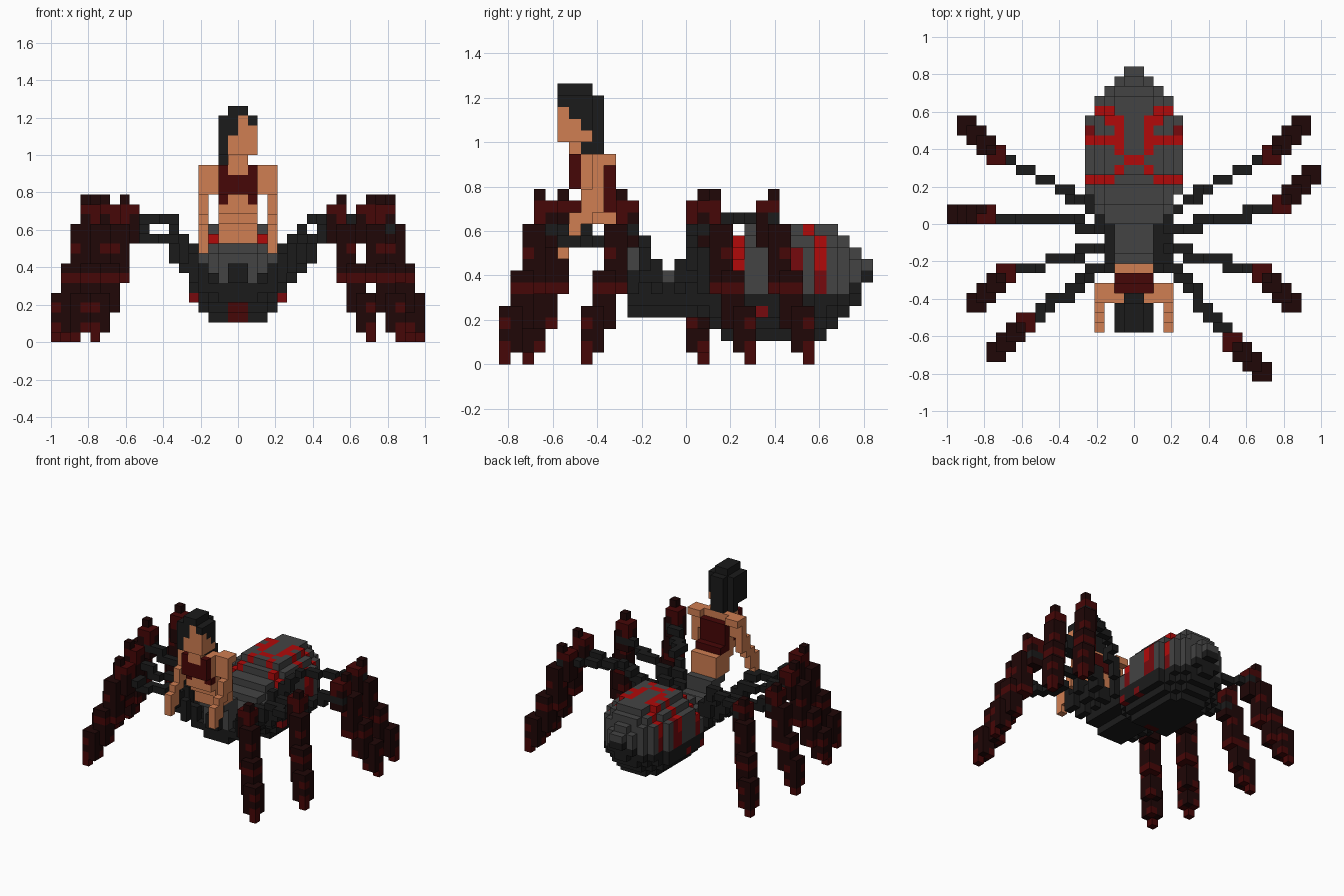
import bpy, bmesh
from math import floor
from mathutils import Vector

V = 1 / 19  # edge length of one block

cube = bpy.data.objects.get("Cube")
if cube:
    bpy.data.objects.remove(cube)

COLOURS = {
    "charcoal": (0.011, 0.011, 0.011),
    "grey": (0.057, 0.057, 0.057),
    "skin": (0.63, 0.21, 0.085),
    "bright red": (0.44, 0.003, 0.003),
    "deep red": (0.18, 0.003, 0.004),
    "maroon": (0.062, 0.002, 0.002),
    "dark maroon": (0.014, 0.002, 0.002),
}
NAMES = list(COLOURS)
MATS = []
for label, rgb in COLOURS.items():
    m = bpy.data.materials.new(label)
    m.use_nodes = True
    m.diffuse_color = (*rgb, 1)
    bsdf = m.node_tree.nodes["Principled BSDF"]
    bsdf.inputs["Base Color"].default_value = (*rgb, 1)
    bsdf.inputs["Roughness"].default_value = 0.9
    MATS.append(m)

parts = {}   # part name -> {cell: colour}
taken = {}   # cell -> part name that owns it


def put(part, cell, colour):
    """Place one block; blocks of earlier parts win."""
    if taken.setdefault(cell, part) == part:
        parts.setdefault(part, {})[cell] = colour


def box(part, colour, xs, ys, zs):
    """Fill a block range; each range is (low, high)."""
    for x in range(*xs):
        for y in range(*ys):
            for z in range(*zs):
                put(part, (x, y, z), colour)


# Head: hair cap, back hair and side lock, then the face set into it
box("head", "charcoal", (-1, 1), (-11, -8), (23, 24))
box("head", "charcoal", (-2, 2), (-11, -8), (22, 23))
box("head", "charcoal", (-2, 2), (-10, -8), (19, 22))
box("head", "charcoal", (-1, 1), (-8, -7), (18, 23))
box("head", "charcoal", (-2, 1), (-9, -8), (18, 19))
box("head", "charcoal", (-2, -1), (-11, -9), (19, 22))
box("head", "skin", (-1, 2), (-11, -9), (19, 21))
box("head", "skin", (0, 2), (-11, -10), (21, 22))
box("head", "skin", (1, 2), (-9, -8), (19, 20))
box("head", "charcoal", (-1, 0), (-11, -9), (21, 22))
box("head", "skin", (0, 1), (-11, -9), (22, 23))
box("neck", "skin", (-1, 1), (-10, -8), (17, 19))

# Wrapped top: front band with straps, and the back
box("top_garment", "maroon", (-2, 2), (-10, -9), (15, 17))
for x in (-2, 1):
    box("top_garment", "maroon", (x, x + 1), (-10, -9), (17, 18))
    box("top_garment", "maroon", (x, x + 1), (-9, -8), (14, 15))
box("top_garment", "maroon", (-2, 2), (-7, -6), (13, 17))
box("top_garment", "maroon", (-2, 2), (-6, -5), (13, 14))

# Torso leaning forward
box("torso", "skin", (-2, 2), (-9, -7), (13, 18))
box("torso", "skin", (-2, 2), (-8, -4), (12, 13))
box("torso", "skin", (-2, 2), (-7, -4), (10, 12))

# Arms bent forward
for name, a, b in (("left_arm", 2, 4), ("right_arm", -4, -2)):
    outer = (3, 4) if a > 0 else (-4, -3)
    box(name, "skin", (a, b), (-8, -7), (15, 18))
    box(name, "skin", (a, b), (-7, -6), (17, 18))
    box(name, "skin", outer, (-9, -7), (13, 15))
    box(name, "skin", outer, (-10, -8), (12, 13))
    box(name, "skin", outer, (-11, -9), (10, 12))
    box(name, "skin", outer, (-11, -10), (9, 10))

# Thorax: dark underside, grey back strip and waist column
box("thorax", "charcoal", (-2, 2), (-5, 2), (4, 5))
box("thorax", "charcoal", (-3, 3), (-5, 3), (5, 6))
box("thorax", "charcoal", (-3, 3), (-4, 3), (6, 7))
box("thorax", "grey", (-2, 2), (-4, 3), (7, 8))
box("waist", "charcoal", (-1, 1), (-6, -5), (6, 8))
box("waist", "grey", (-2, 2), (-5, -4), (6, 11))
box("waist", "grey", (-2, 2), (-4, -3), (7, 10))
box("waist", "grey", (-2, 2), (-6, -5), (9, 10))

# Abdomen: rounded cross-sections as (half width, half height, centre height)
sections = [(3, 2.5, 7), (4, 3, 6.5), (4, 3.5, 6.5), (5, 4, 6), (5, 4.5, 6.5)]
sections += [(5, 5, 7)] * 6
sections += [(4, 5, 7), (4, 4.5, 7.5), (3, 3.5, 7.5), (2, 2.5, 7.5), (1, 1, 8)]
# Red markings: side indices that are red at each step along the back
marks = {4: "234", 5: "1", 6: "0", 7: "1", 8: "1234", 9: "14", 10: "12", 11: "23"}


def abdomen_colour(x, y, z):
    i = x if x >= 0 else -x - 1
    if y <= 3 and z < 4 and i == 0:
        return "maroon"
    if y in (3, 6) and z == 4 and i == 4:
        return "deep red"
    if z < 6 or (y > 13 and z < y - 7):
        return "charcoal"
    if str(i) not in marks.get(y, ""):
        return "grey"
    return "deep red" if z < 8 or (y == 9 and i == 4) else "bright red"


for y, (hw, hh, cz) in enumerate(sections):
    for x in range(-hw, hw):
        for z in range(1, 14):
            dx, dz = abs(x + 0.5) / hw, abs(z + 0.5 - cz) / hh
            if dx ** 2.5 + dz ** 2.5 <= 1:
                put("abdomen", (x, y, z), abdomen_colour(x, y, z))


# Legs: thin climbing upper part, thick banded lower part
def upper_leg(name, points):
    for n, (a, b) in enumerate(zip(points, points[1:])):
        a, b = Vector(a), Vector(b)
        for s in range(61):
            x, y, z = (floor(c) for c in a.lerp(b, s / 60))
            put(name, (x, y, z), "charcoal")
            if n == 0 and z < 10:
                put(name, (x, y, z - 1), "charcoal")


def lower_leg(name, knee, tip):
    """Four overlapping upright segments stepping outwards, with a peak and a claw."""
    knee, tip = Vector(knee), Vector(tip)
    for k, (low, high) in enumerate(((10, 14), (6, 12), (3, 8), (1, 5))):
        c = knee.lerp(tip, k / 3)
        bx, by = floor(c.x - 0.5), floor(c.y - 0.5)
        blocks = [(bx + i, by + j, z) for i in (0, 1) for j in (0, 1) for z in range(low, high)]
        if k in (0, 3):
            blocks.append((bx + (c.x > 0), by + (c.y > 0), 14 if k == 0 else 0))
        for x, y, z in blocks:
            band = z in (0, 6, 13) or (z in (1, 3, 9, 12) and (x + y) % 2)
            put(name, (x, y, z), "maroon" if band else "dark maroon")


# name, hip, middle, knee, tip, middle height, knee height
legs = [
    ("left_front_leg", (3, -4), (6, -7), (10, -12), (13, -15), 10, 11.5),
    ("right_front_leg", (-3, -4), (-6, -6.5), (-11, -10), (-14, -13), 10, 11.5),
    ("left_second_leg", (3, -2), (7, -3.5), (13, -5), (16, -8), 10, 11.5),
    ("right_second_leg", (-3, -2), (-7, -3.5), (-13, -5), (-16, -8), 10, 11.5),
    ("left_third_leg", (3, -1), (8, 0.5), (15, 1.5), (18, 5), 10, 11.5),
    ("right_third_leg", (-3, -1), (-7, 0.5), (-15, 1), (-18, 1), 10, 11.5),
    ("left_back_leg", (3, 0.5), (7, 3.5), (14, 7), (17, 10), 12, 12.8),
    ("right_back_leg", (-3, 0.5), (-7, 3.5), (-14, 7), (-17, 10), 12, 12.8),
]
for name, hip, mid, knee, tip, mid_height, knee_height in legs:
    lower_leg(name, knee, tip)
    upper_leg(name, [(*hip, 6.5), (*mid, mid_height), (*knee, knee_height)])

# Turn each part into a mesh made of its outward block faces
AXES = [Vector((1, 0, 0)), Vector((0, 1, 0)), Vector((0, 0, 1))]
for name, cells in parts.items():
    bm = bmesh.new()
    verts = {}

    def vert(p):
        key = tuple(round(c) for c in p)
        if key not in verts:
            verts[key] = bm.verts.new(Vector(key) * V)
        return verts[key]

    for cell, colour in cells.items():
        base = Vector(cell)
        for k in range(3):
            u, w = AXES[(k + 1) % 3], AXES[(k + 2) % 3]
            for sign in (0, 1):
                beside = base + AXES[k] * (2 * sign - 1)
                if tuple(int(c) for c in beside) in taken:
                    continue
                o = base + AXES[k] * sign
                ring = [o, o + u, o + u + w, o + w]
                if not sign:
                    ring.reverse()
                face = bm.faces.new([vert(p) for p in ring])
                face.material_index = NAMES.index(colour)
    mesh = bpy.data.meshes.new(name)
    bm.to_mesh(mesh)
    bm.free()
    for m in MATS:
        mesh.materials.append(m)
    bpy.context.collection.objects.link(bpy.data.objects.new(name, mesh))
